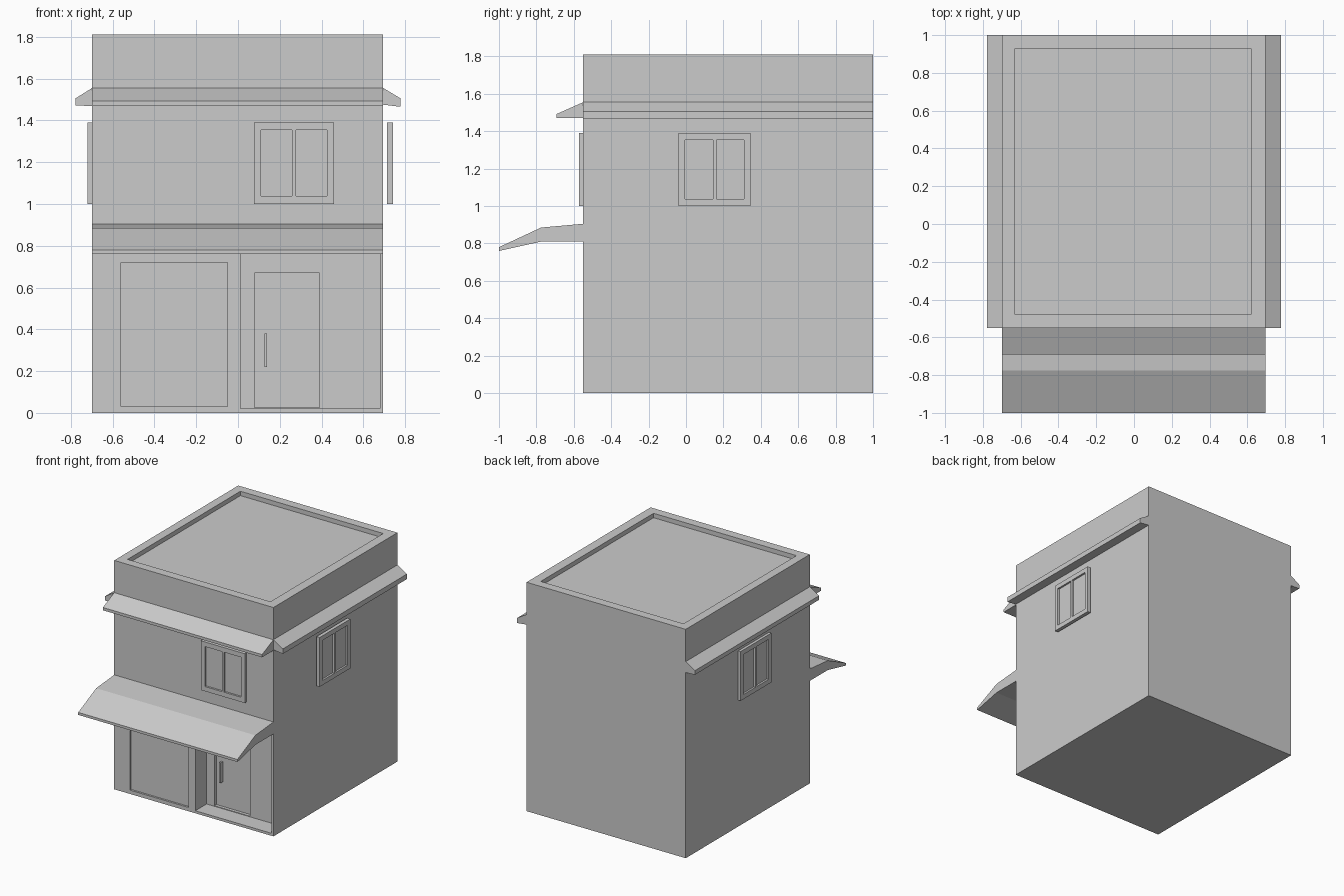
import bpy
from math import radians

if "Cube" in bpy.data.objects:
    bpy.data.objects.remove(bpy.data.objects["Cube"])


def mesh_object(name, verts, faces):
    me = bpy.data.meshes.new(name)
    me.from_pydata(verts, [], faces)
    ob = bpy.data.objects.new(name, me)
    bpy.context.collection.objects.link(ob)
    return ob


def prism(name, profile, a, b, axis):
    """Extrude a counter-clockwise profile: (y,z) along x, or (x,z) along y."""
    n = len(profile)
    if axis == 'X':
        verts = [(t, p, z) for t in (a, b) for p, z in profile]
    else:
        verts = [(p, t, z) for t in (a, b) for p, z in profile]
    faces = [tuple(range(n))[::-1], tuple(range(n, 2 * n))]
    faces += [(i, (i + 1) % n, n + (i + 1) % n, n + i) for i in range(n)]
    if axis == 'Y':
        faces = [f[::-1] for f in faces]
    return mesh_object(name, verts, faces)


def box(name, x0, x1, y0, y1, z0, z1):
    return prism(name, [(y0, z0), (y1, z0), (y1, z1), (y0, z1)], x0, x1, 'X')


def cut(ob, *bounds):
    """Carve a box out of an object."""
    cutter = box("cutter", *bounds)
    cutter.hide_render = True
    mod = ob.modifiers.new("recess", 'BOOLEAN')
    mod.operation = 'DIFFERENCE'
    mod.solver = 'EXACT'
    mod.object = cutter
    bpy.context.view_layer.objects.active = ob
    bpy.ops.object.modifier_apply(modifier=mod.name)
    bpy.data.objects.remove(cutter)


def window(name, location, turn, thick):
    """Framed two-pane window, facing -y before it is turned."""
    ob = box(name, -0.192, 0.192, 0, thick, -0.195, 0.195)
    for x0, x1 in ((-0.158, -0.009), (0.009, 0.158)):
        cut(ob, x0, x1, -0.05, 0.015, -0.158, 0.158)
    ob.location = location
    ob.rotation_euler.z = radians(turn)


# Main block with roof parapet, shop panel, porch and door recesses
body = box("building_body", -0.698, 0.695, -0.55, 1.0, 0, 1.81)
cut(body, -0.63, 0.62, -0.48, 0.93, 1.775, 2.0)
cut(body, -0.56, -0.05, -0.7, -0.535, 0.03, 0.72)
cut(body, 0.012, 0.68, -0.7, -0.41, 0.02, 0.80)
cut(body, 0.08, 0.39, -0.5, -0.385, 0.025, 0.67)

# Door handle
box("door_handle", 0.126, 0.138, -0.415, -0.38, 0.22, 0.38)

# Bent awning over the ground floor
prism("shop_awning", [(-0.55, 0.905), (-0.775, 0.885), (-1.0, 0.78),
                      (-1.0, 0.76), (-0.775, 0.81), (-0.55, 0.81)],
      -0.698, 0.695, 'X')

# Sloped eaves on the front and both sides
prism("front_eave", [(-0.55, 1.555), (-0.692, 1.492), (-0.692, 1.47),
                     (-0.55, 1.47)], -0.698, 0.695, 'X')
prism("left_eave", [(-0.698, 1.555), (-0.778, 1.505), (-0.778, 1.472),
                    (-0.698, 1.468)], -0.55, 1.0, 'Y')
prism("right_eave", [(0.695, 1.475), (0.778, 1.465), (0.778, 1.505),
                     (0.695, 1.555)], -0.55, 1.0, 'Y')

# Upper windows
window("front_window", (0.268, -0.572, 1.195), 0, 0.023)
window("right_window", (0.742, 0.153, 1.195), 90, 0.028)
window("left_window", (-0.72, 0.153, 1.195), -90, 0.023)
